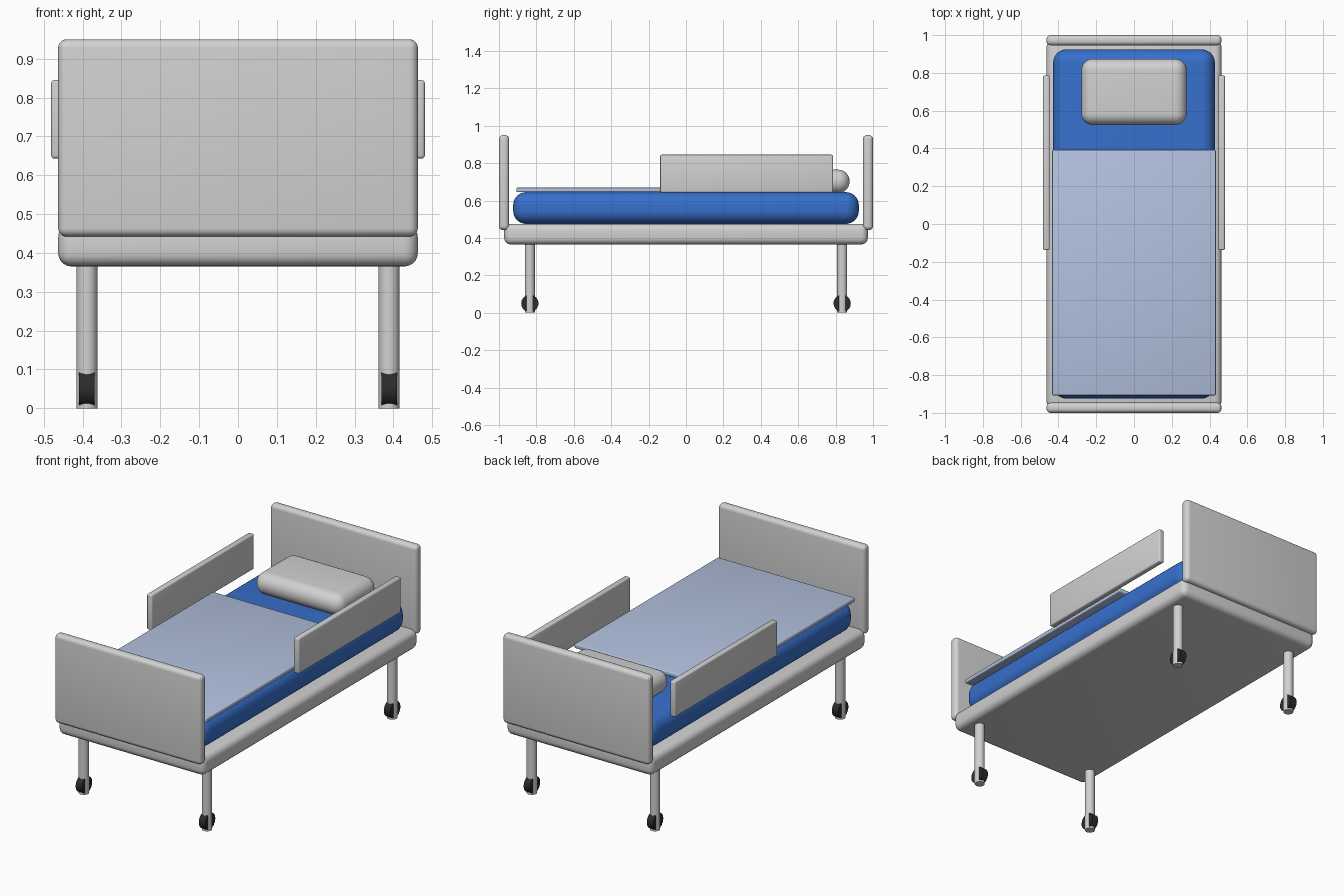
import bpy
import math

cube = bpy.data.objects.get("Cube")
if cube:
    bpy.data.objects.remove(cube, do_unlink=True)


def material(name, rgb):
    mat = bpy.data.materials.new(name)
    mat.use_nodes = True
    mat.diffuse_color = (*rgb, 1)
    mat.node_tree.nodes["Principled BSDF"].inputs["Base Color"].default_value = (*rgb, 1)
    return mat


grey = material("light grey", (0.64, 0.64, 0.65))
blue = material("mattress blue", (0.038, 0.16, 0.6))
pale = material("blanket blue", (0.45, 0.54, 0.74))
black = material("rubber black", (0.025, 0.025, 0.025))


def finish(name, mat):
    obj = bpy.context.object
    obj.name = name
    obj.data.materials.append(mat)
    return obj


def box(name, x, y, z, bevel, mat, segments=5):
    """Rounded box from (low, high) extents on each axis."""
    spans = (x, y, z)
    bpy.ops.mesh.primitive_cube_add(size=1, location=[(a + b) / 2 for a, b in spans])
    obj = finish(name, mat)
    obj.scale = [b - a for a, b in spans]
    bpy.ops.object.transform_apply(location=False, rotation=False, scale=True)
    mod = obj.modifiers.new("rounding", "BEVEL")
    mod.width = bevel
    mod.segments = segments
    bpy.ops.object.modifier_apply(modifier=mod.name)
    bpy.ops.object.shade_smooth_by_angle(angle=math.radians(35))


def cylinder(name, radius, depth, location, mat, rotation=(0, 0, 0)):
    bpy.ops.mesh.primitive_cylinder_add(vertices=32, radius=radius, depth=depth,
                                        location=location, rotation=rotation)
    finish(name, mat)
    bpy.ops.object.shade_smooth_by_angle(angle=math.radians(35))


# Base and end boards
box("bed_frame", (-0.463, 0.463), (-0.972, 0.972), (0.365, 0.475), 0.035, grey)
box("footboard", (-0.463, 0.463), (-1, -0.946), (0.442, 0.95), 0.022, grey)
box("headboard", (-0.463, 0.463), (0.946, 1), (0.442, 0.95), 0.022, grey)

# Bedding
box("mattress", (-0.428, 0.428), (-0.924, 0.924), (0.475, 0.645), 0.07, blue, 8)
box("blanket", (-0.433, 0.433), (-0.907, 0.392), (0.645, 0.669), 0.006, pale, 3)
box("pillow", (-0.278, 0.278), (0.525, 0.874), (0.64, 0.765), 0.06, grey, 8)

for side, sx in (("left", 1), ("right", -1)):
    # Safety rails
    box(side + "_rail", sorted((sx * 0.447, sx * 0.481)), (-0.138, 0.786),
        (0.643, 0.845), 0.008, grey, 3)
    # Legs with castor wheels
    for end, sy in (("front", -1), ("back", 1)):
        x, y = sx * 0.389, sy * 0.835
        cylinder(f"{end}_{side}_leg", 0.027, 0.38, (x, y, 0.19), grey)
        cylinder(f"{end}_{side}_wheel", 0.046, 0.04, (x, y, 0.05), black,
                 (0, math.pi / 2, 0))
